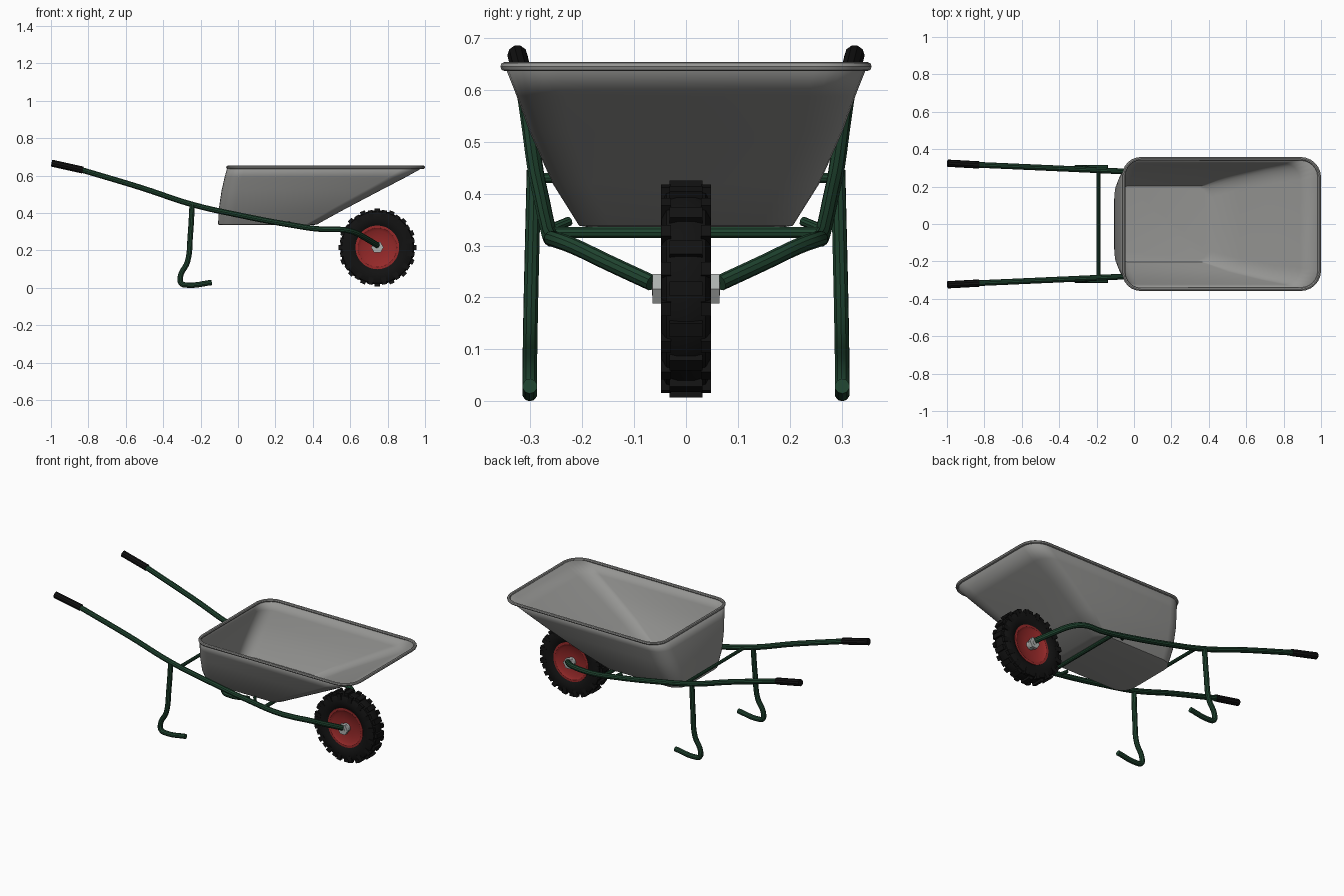
import bpy, bmesh, math
from mathutils import Matrix, Vector

if "Cube" in bpy.data.objects:
    bpy.data.objects.remove(bpy.data.objects["Cube"])


def material(name, rgb):
    m = bpy.data.materials.new(name)
    m.diffuse_color = (*rgb, 1)
    m.use_nodes = True
    m.node_tree.nodes["Principled BSDF"].inputs["Base Color"].default_value = m.diffuse_color
    return m


GREY = material("tray grey", (0.30, 0.30, 0.29))
GREEN = material("frame green", (0.014, 0.058, 0.029))
BLACK = material("rubber black", (0.006, 0.006, 0.006))
RED = material("rim red", (0.30, 0.022, 0.022))
STEEL = material("hub steel", (0.42, 0.44, 0.43))


def add(name, mesh, mat):
    mesh.materials.clear()
    mesh.materials.append(mat)
    ob = bpy.data.objects.new(name, mesh)
    bpy.context.collection.objects.link(ob)
    return ob


def from_bm(name, bm, mat):
    bmesh.ops.recalc_face_normals(bm, faces=bm.faces)
    me = bpy.data.meshes.new(name)
    bm.to_mesh(me)
    bm.free()
    return add(name, me, mat)


def tube(name, pts, radius, mat, smooth=False, closed=False, res=3):
    """Round tube along a path, turned into a mesh."""
    cu = bpy.data.curves.new(name + "_path", 'CURVE')
    cu.dimensions = '3D'
    cu.bevel_depth = radius
    cu.bevel_resolution = res
    cu.use_fill_caps = not closed
    cu.resolution_u = 6
    sp = cu.splines.new('BEZIER' if smooth else 'POLY')
    if smooth:
        sp.bezier_points.add(len(pts) - 1)
        for b, p in zip(sp.bezier_points, pts):
            b.co = p
            b.handle_left_type = b.handle_right_type = 'AUTO'
    else:
        sp.points.add(len(pts) - 1)
        for b, p in zip(sp.points, pts):
            b.co = (*p, 1)
    sp.use_cyclic_u = closed
    tmp = bpy.data.objects.new(name + "_tmp", cu)
    bpy.context.collection.objects.link(tmp)
    dg = bpy.context.evaluated_depsgraph_get()
    me = bpy.data.meshes.new_from_object(tmp.evaluated_get(dg))
    bpy.data.objects.remove(tmp)
    return add(name, me, mat)


def skin(bm, rings, wrap=False):
    """Quads between successive closed rings of vertices."""
    pairs = list(zip(rings, rings[1:])) + ([(rings[-1], rings[0])] if wrap else [])
    for a, b in pairs:
        for i in range(len(a)):
            j = (i + 1) % len(a)
            bm.faces.new((a[i], a[j], b[j], b[i]))


def lathe(name, profile, mat, centre, n=32, wrap=False):
    """Revolve (y, radius) points about the wheel axle."""
    bm = bmesh.new()
    rings = [[bm.verts.new((centre[0] + r * math.cos(2 * math.pi * k / n), y,
                            centre[2] + r * math.sin(2 * math.pi * k / n)))
              for k in range(n)] for y, r in profile]
    skin(bm, rings, wrap)
    if not wrap:
        bm.faces.new(rings[0])
        bm.faces.new(rings[-1])
    return from_bm(name, bm, mat)


def outline(x0, x1, hy, r0, r1, z, n=7):
    """Rounded rectangle, back corner radius r0 and front corner radius r1."""
    pts = []
    for cx, cy, r, a0 in ((x1 - r1, hy - r1, r1, 0), (x0 + r0, hy - r0, r0, 90),
                          (x0 + r0, r0 - hy, r0, 180), (x1 - r1, r1 - hy, r1, 270)):
        for k in range(n):
            a = math.radians(a0 + 90 * k / (n - 1))
            pts.append((cx + r * math.cos(a), cy + r * math.sin(a), z))
    return pts


# tray: thin shell lofted from floor to lip
levels = [(-0.095, 0.39, 0.192, 0.07, 0.05, 0.338),
          (-0.105, 0.42, 0.205, 0.08, 0.06, 0.340),
          (-0.101, 0.565, 0.255, 0.085, 0.07, 0.42),
          (-0.086, 0.755, 0.300, 0.09, 0.08, 0.52),
          (-0.070, 0.89, 0.325, 0.09, 0.09, 0.59),
          (-0.055, 0.985, 0.346, 0.09, 0.10, 0.643)]
bm = bmesh.new()
rings = [[bm.verts.new(p) for p in outline(*lv)] for lv in levels]
skin(bm, rings)
bm.faces.new(rings[0])
tray = from_bm("tray", bm, GREY)
mod = tray.modifiers.new("thickness", 'SOLIDIFY')
mod.thickness = 0.004
mod.offset = 0
# rolled rim round the lip
tube("tray_rim", outline(-0.054, 0.991, 0.349, 0.09, 0.10, 0.645), 0.009, GREY, closed=True, res=2)

# frame: one rail, grip, leg and bracket on each side
rail = [(-0.85, 0.317, 0.635), (-0.51, 0.302, 0.533), (-0.245, 0.290, 0.446),
        (0.01, 0.278, 0.388), (0.28, 0.267, 0.337), (0.44, 0.260, 0.314),
        (0.56, 0.250, 0.311), (0.62, 0.215, 0.298), (0.68, 0.150, 0.267),
        (0.745, 0.066, 0.228)]
leg = [(-0.245, 0.293, 0.445), (-0.255, 0.297, 0.28), (-0.270, 0.300, 0.14),
       (-0.308, 0.301, 0.060), (-0.303, 0.301, 0.024), (-0.27, 0.301, 0.015),
       (-0.14, 0.301, 0.029)]
grip = [(-0.996, 0.325, 0.667), (-0.83, 0.316, 0.630)]
bracket = [(0.30, 0.262, 0.332), (0.27, 0.225, 0.347)]
for side, s in (("left", 1), ("right", -1)):
    for part, pts, rad, mat, smooth in (("rail", rail, 0.0155, GREEN, True),
                                        ("leg", leg, 0.0145, GREEN, True),
                                        ("grip", grip, 0.0195, BLACK, False),
                                        ("bracket", bracket, 0.009, GREEN, False)):
        tube(f"{side}_{part}", [(x, s * y, z) for x, y, z in pts], rad, mat, smooth)
tube("rear_crossbar", [(-0.19, -0.287, 0.430), (-0.19, 0.287, 0.430)], 0.010, GREEN)
tube("front_crossbar", [(0.36, -0.262, 0.325), (0.36, 0.262, 0.325)], 0.0115, GREEN)

# wheel: tyre, rim disc, axle and hub nuts
C = Vector((0.745, 0, 0.2165))
half = [(0.034, 0.114), (0.043, 0.128), (0.048, 0.148), (0.047, 0.172), (0.038, 0.191), (0.016, 0.198)]
lathe("tyre", half + [(-y, r) for y, r in reversed(half)], BLACK, C, 36, wrap=True)
disc = [(0.026, 0.03), (0.028, 0.09), (0.038, 0.104), (0.038, 0.117)]
lathe("wheel_rim", disc + [(-y, r) for y, r in reversed(disc)], RED, C, 36)
lathe("axle", [(-0.066, 0.013), (0.066, 0.013)], STEEL, C, 12)
for side, s in (("left", 1), ("right", -1)):
    lathe(f"{side}_hub_sleeve", [(s * 0.02, 0.026), (s * 0.05, 0.026)], STEEL, C, 16)
    lathe(f"{side}_hub_nut", [(s * 0.046, 0.033), (s * 0.065, 0.033)], STEEL, C, 6)

# tread lugs: centre blocks alternating with pairs of shoulder blocks
bm = bmesh.new()
N = 16
for k in range(N):
    a = 2 * math.pi * k / N
    b = a + math.pi / N
    blocks = [(a, 0, 0.064, 0.198, 0.022, 0.028)]
    blocks += [(b, s * 0.0385, 0.019, 0.182, 0.040, 0.026) for s in (1, -1)]
    for ang, y, w, r, h, t in blocks:
        m = (Matrix.Translation(C) @ Matrix.Rotation(ang, 4, 'Y') @
             Matrix.Translation((0, y, r)) @ Matrix.Diagonal((t, w, h, 1)))
        bmesh.ops.create_cube(bm, size=1, matrix=m)
from_bm("tread_lugs", bm, BLACK)

# smooth shading with crisp edges
for ob in bpy.data.objects:
    ob.select_set(True)
bpy.context.view_layer.objects.active = tray
bpy.ops.object.shade_smooth_by_angle(angle=math.radians(35))
